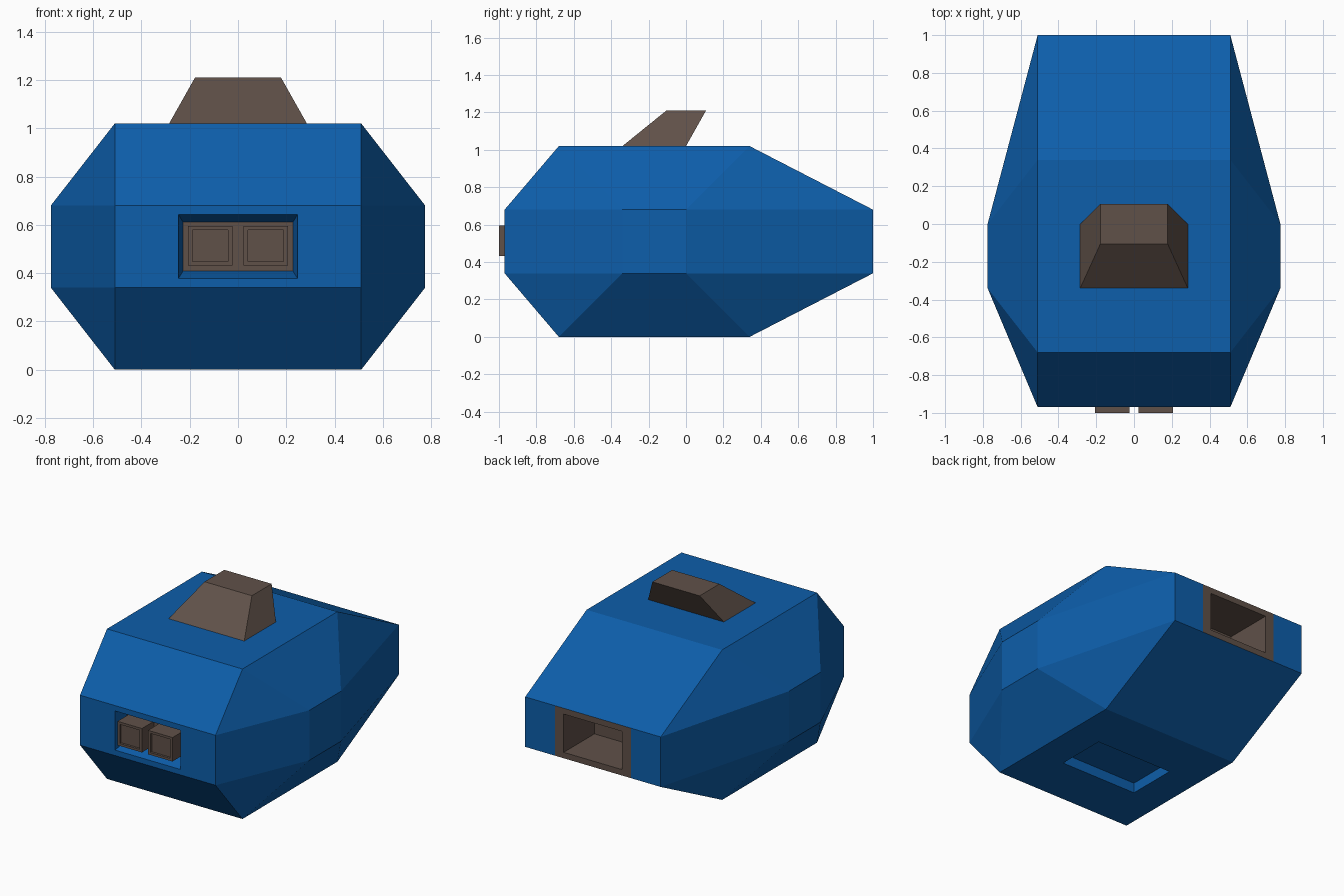
import bpy, bmesh
from mathutils import Vector

if "Cube" in bpy.data.objects:
    bpy.data.objects.remove(bpy.data.objects["Cube"])


def material(name, rgb):
    m = bpy.data.materials.new(name)
    m.diffuse_color = (*rgb, 1)
    m.use_nodes = True
    m.node_tree.nodes["Principled BSDF"].inputs["Base Color"].default_value = m.diffuse_color
    return m


BLUE = material("hull blue", (0.004, 0.112, 0.405))
BROWN = material("dark brown", (0.117, 0.082, 0.066))


def facing(bm, direction):
    """Outermost face pointing in a direction, nearest the middle."""
    bm.normal_update()
    d = Vector(direction)
    faces = [f for f in bm.faces if f.normal.dot(d) > 0.99]
    return max(faces, key=lambda f: f.calc_center_median().dot(d)
               - 0.1 * abs(f.calc_center_median().x))


def step(bm, face, axes, halves, depth, rim_mat, face_mat):
    """Add a ring inside a face: resize the inner face and push it inwards."""
    normal, centre = face.normal.copy(), face.calc_center_median()
    rims = bmesh.ops.inset_individual(bm, faces=[face], thickness=0.005)["faces"]
    for v in face.verts:
        for axis, half in zip(axes, halves):
            v.co[axis] = centre[axis] + (half if v.co[axis] > centre[axis] else -half)
        v.co -= normal * depth
    for f in rims:
        f.material_index = rim_mat
    face.material_index = face_mat
    bm.normal_update()


def solid(points):
    """Convex flat-faced solid from its corners."""
    bm = bmesh.new()
    for p in points:
        bm.verts.new(p)
    bmesh.ops.convex_hull(bm, input=bm.verts[:])
    bmesh.ops.dissolve_limit(bm, angle_limit=0.01, verts=bm.verts[:], edges=bm.edges[:])
    bmesh.ops.recalc_face_normals(bm, faces=bm.faces[:])
    bm.normal_update()
    return bm


def finish(bm, name, mats):
    me = bpy.data.meshes.new(name)
    bm.to_mesh(me)
    bm.free()
    for m in mats:
        me.materials.append(m)
    ob = bpy.data.objects.new(name, me)
    bpy.context.collection.objects.link(ob)
    return ob


# Hull: end plates, top and bottom plates, and side plates wrapped together
pts = []
for s in (-1, 1):
    pts += [(s * 0.51, y, z) for y in (-0.97, 1.0) for z in (0.34, 0.68)]
    pts += [(s * 0.51, y, z) for y in (-0.68, 0.34) for z in (0, 1.02)]
    pts += [(s * 0.775, y, z) for y in (-0.34, 0) for z in (0.34, 0.68)]
hull = solid(pts)

# Rear bay: brown middle panel with a deep pocket
for x in (-0.285, 0.285):
    faces = [f for f in hull.faces if f.normal.y > 0.99]
    geom = set(faces)
    for f in faces:
        geom |= set(f.edges) | set(f.verts)
    bmesh.ops.bisect_plane(hull, geom=list(geom), plane_co=(x, 0, 0), plane_no=(1, 0, 0))
    hull.normal_update()
back = facing(hull, (0, 1, 0))
step(hull, back, (0, 2), (0.22, 0.13), 0, 1, 1)
step(hull, back, (0, 2), (0.22, 0.13), 0.33, 1, 1)

# Front recess with sloping walls and a brown floor
front = facing(hull, (0, -1, 0))
step(hull, front, (0, 2), (0.247, 0.133), 0, 0, 0)
step(hull, front, (0, 2), (0.228, 0.102), 0.1, 0, 1)

# Shallow socket underneath
under = facing(hull, (0, 0, -1))
step(hull, under, (0, 1), (0.285, 0.17), 0, 0, 0)
step(hull, under, (0, 1), (0.285, 0.17), 0.068, 0, 0)
finish(hull, "hull", (BLUE, BROWN))

# Leaning tower on the roof
tower = solid([(s * hx, y, z) for s in (-1, 1)
               for hx, y, z in ((0.285, -0.34, 1.02), (0.285, 0, 1.02),
                                (0.178, -0.105, 1.21), (0.178, 0.107, 1.21))])
finish(tower, "tower", (BROWN,))

# Twin square nozzles in the front recess, with sunken ends
for side, name in ((-1, "left_nozzle"), (1, "right_nozzle")):
    box = solid([(side * 0.115 + x, y, z) for x in (-0.092, 0.092)
                 for y in (-1.0, -0.865) for z in (0.432, 0.595)])
    end = facing(box, (0, -1, 0))
    step(box, end, (0, 2), (0.074, 0.065), 0, 0, 0)
    step(box, end, (0, 2), (0.074, 0.065), 0.015, 0, 0)
    finish(box, name, (BROWN,))
